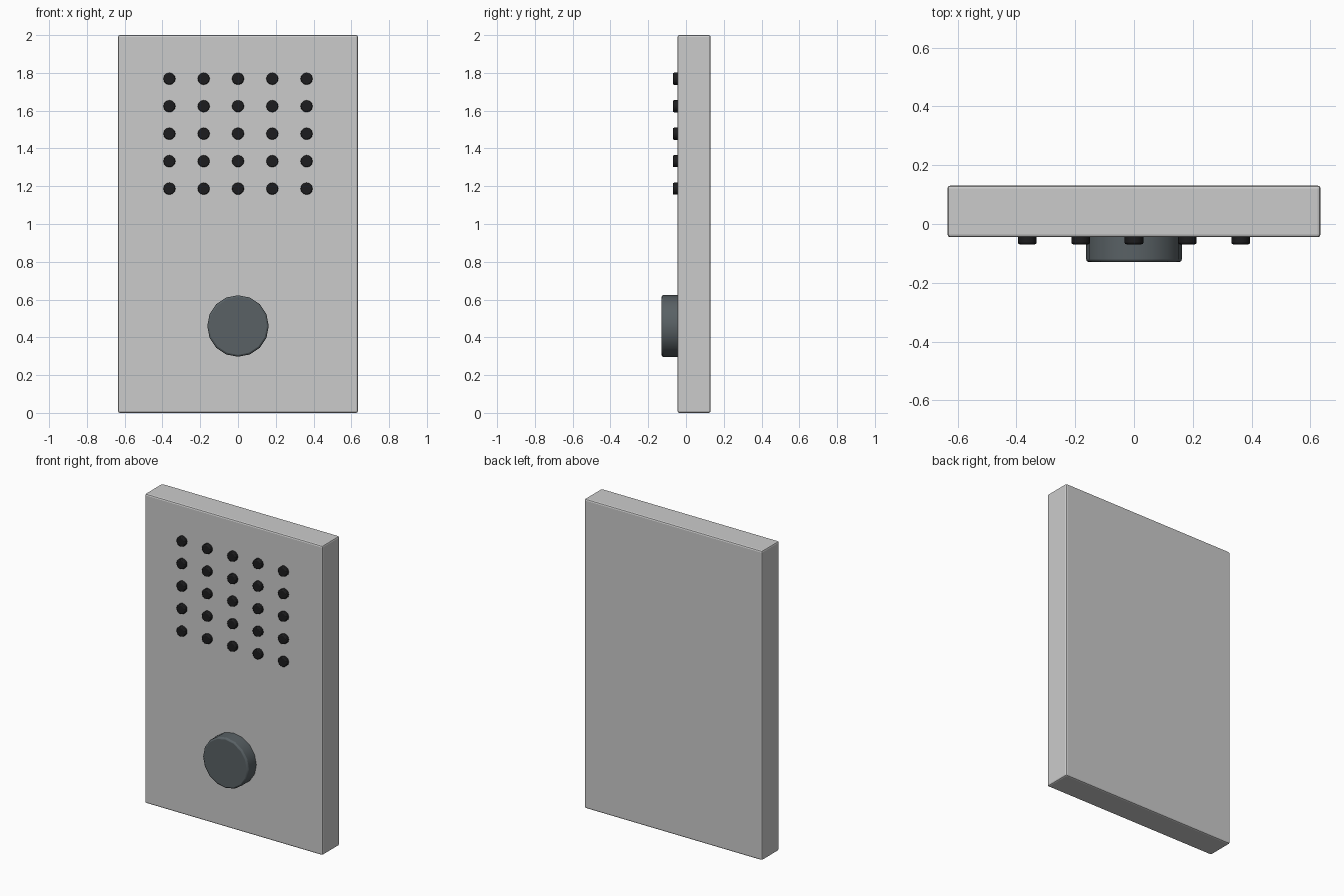
import bpy
from math import radians

if "Cube" in bpy.data.objects:
    bpy.data.objects.remove(bpy.data.objects["Cube"])

FACE_Y = -0.045   # front surface of the plate
BACK_Y = 0.131


def paint(name, rgb):
    mat = bpy.data.materials.new(name)
    mat.diffuse_color = (*rgb, 1)
    mat.use_nodes = True
    mat.node_tree.nodes["Principled BSDF"].inputs["Base Color"].default_value = mat.diffuse_color
    return mat


def finish(obj, name, bevel, mat=None):
    obj.name = name
    bpy.ops.object.transform_apply(location=False, rotation=True, scale=True)
    mod = obj.modifiers.new("edge_bevel", 'BEVEL')
    mod.width = bevel
    mod.segments = 2
    mod.limit_method = 'ANGLE'
    mod.angle_limit = radians(50)
    if mat:
        obj.data.materials.append(mat)


def disc(name, x, z, radius, front_y, sides, bevel, mat):
    # Round part facing -y, seated slightly into the plate
    back_y = FACE_Y + 0.01
    bpy.ops.mesh.primitive_cylinder_add(
        vertices=sides, radius=radius, depth=back_y - front_y,
        location=(x, (front_y + back_y) / 2, z), rotation=(radians(90), 0, 0))
    finish(bpy.context.object, name, bevel, mat)
    bpy.ops.object.shade_smooth_by_angle(angle=radians(30))


dark = paint("speaker_black", (0.012, 0.012, 0.013))
slate = paint("button_slate", (0.10, 0.12, 0.13))

# Wall plate
bpy.ops.mesh.primitive_cube_add(size=1, location=(0, (FACE_Y + BACK_Y) / 2, 1))
plate = bpy.context.object
plate.scale = (1.27, BACK_Y - FACE_Y, 2)
finish(plate, "plate", 0.01)

# Speaker dots, five by five
for row in range(5):
    for col in range(5):
        disc(f"speaker_dot_{row}_{col}", (col - 2) * 0.1815, 1.187 + row * 0.1455,
             0.032, -0.069, 12, 0.006, dark)

# Call button
disc("call_button", 0, 0.46, 0.163, -0.13, 16, 0.01, slate)
